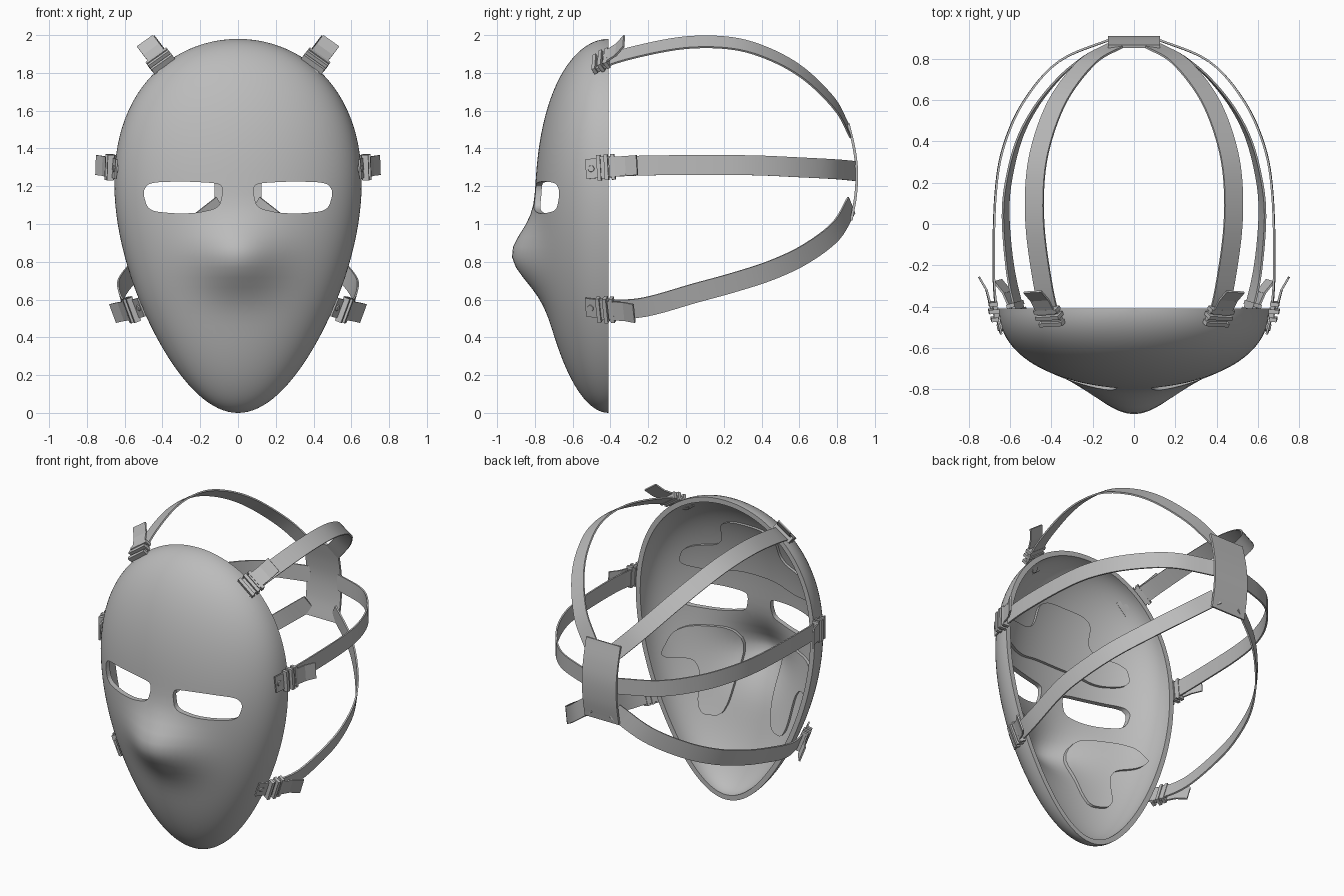
import bpy, bmesh, math
from mathutils import Vector, Matrix

cube = bpy.data.objects.get("Cube")
if cube:
    bpy.data.objects.remove(cube)

# One flat grey for every part
grey = bpy.data.materials.new("mid_grey")
grey.use_nodes = True
COLOUR = (0.5, 0.5, 0.5, 1)
grey.diffuse_color = COLOUR
grey.node_tree.nodes["Principled BSDF"].inputs["Base Color"].default_value = COLOUR


def finish(name, bm, smooth=True):
    bmesh.ops.recalc_face_normals(bm, faces=bm.faces)
    mesh = bpy.data.meshes.new(name)
    bm.to_mesh(mesh)
    bm.free()
    ob = bpy.data.objects.new(name, mesh)
    bpy.context.collection.objects.link(ob)
    mesh.materials.append(grey)
    if smooth:
        activate(ob)
        bpy.ops.object.shade_smooth_by_angle(angle=math.radians(35))
    return ob


def activate(ob):
    bpy.ops.object.select_all(action="DESELECT")
    ob.select_set(True)
    bpy.context.view_layer.objects.active = ob


def apply_all(ob):
    activate(ob)
    for mod in list(ob.modifiers):
        bpy.ops.object.modifier_apply(modifier=mod.name)


# Egg-shaped face surface with a nose bump
RIM = -0.41


def face_point(phi, theta):
    c, s, t = math.cos(phi), math.sin(phi), math.sin(theta)
    z = 0.99 * (1 - c)
    x = t * s * (0.635 - 0.165 * c)
    round_off = max(0, 1 - t * t) ** 0.45
    spread = 0.12 if z > 0.83 else 0.13
    nose = 0.14 * math.exp(-((z - 0.83) / spread) ** 2 / 2 - (x / 0.17) ** 2 / 2)
    return Vector((x, RIM - round_off * (s * (0.385 - 0.05 * c) + nose), z))


def face_shell(name, inset, thickness, n=56):
    bm = bmesh.new()
    grid = [[bm.verts.new(face_point(math.pi * i / n, math.pi * (j / n - 0.5)))
             for j in range(n + 1)] for i in range(n + 1)]
    for i in range(n):
        for j in range(n):
            bm.faces.new((grid[i][j], grid[i][j + 1], grid[i + 1][j + 1], grid[i + 1][j]))
    bmesh.ops.remove_doubles(bm, verts=bm.verts, dist=0.0005)
    bmesh.ops.dissolve_degenerate(bm, edges=bm.edges, dist=0.0001)
    bmesh.ops.recalc_face_normals(bm, faces=bm.faces)
    if sum(f.normal.y for f in bm.faces) > 0:
        bmesh.ops.reverse_faces(bm, faces=bm.faces)
    bm.normal_update()
    normals = {}
    for v in bm.verts:
        nrm = v.normal.copy()
        if v.is_boundary:
            nrm.y = 0
            nrm.normalize()
        normals[v] = nrm
    # Inner skin, then the flat rim between the skins
    inner = {v: bm.verts.new(v.co - nrm * (inset + thickness)) for v, nrm in normals.items()}
    rim = [e for e in bm.edges if e.is_boundary]
    for f in list(bm.faces):
        bm.faces.new([inner[v] for v in reversed(f.verts)])
    for e in rim:
        a, b = e.verts
        bm.faces.new((a, b, inner[b], inner[a]))
    for v, nrm in normals.items():
        v.co -= nrm * inset
    return finish(name, bm)


def prism(name, outline):
    bm = bmesh.new()
    f = bm.faces.new([bm.verts.new((x, -1.2, z)) for x, z in outline])
    ext = bmesh.ops.extrude_face_region(bm, geom=[f])
    bmesh.ops.translate(bm, vec=(0, 0.9, 0),
                        verts=[v for v in ext["geom"] if isinstance(v, bmesh.types.BMVert)])
    ob = finish(name, bm, False)
    ob.hide_render = True
    return ob


def cut(ob, cutter, operation):
    mod = ob.modifiers.new("cut", "BOOLEAN")
    mod.operation, mod.object, mod.solver = operation, cutter, "EXACT"
    apply_all(ob)
    bpy.data.objects.remove(cutter)
    activate(ob)
    bpy.ops.object.shade_smooth_by_angle(angle=math.radians(35))


def rounded(points, steps=3):
    for _ in range(steps):
        pairs = list(zip(points, points[1:] + points[:1]))
        points = [(a[0] * (1 - k) + b[0] * k, a[1] * (1 - k) + b[1] * k)
                  for a, b in pairs for k in (0.2, 0.8)]
    return points


def flip(points, side):
    return [(side * x, z) for x, z in points]


# Mask with two eye openings
mask = face_shell("mask_shell", 0, 0.032)
eye = [(0.08, 1.17), (0.09, 1.215), (0.285, 1.226), (0.47, 1.22), (0.505, 1.17),
       (0.475, 1.07), (0.33, 1.055), (0.22, 1.058), (0.1, 1.085)]
for side in (-1, 1):
    cut(mask, prism("eye_cutter", rounded(flip(eye, side))), "DIFFERENCE")

# Inner padding
cheek = [(0.13, 0.95), (0.5, 0.95), (0.54, 0.76), (0.35, 0.74), (0.32, 0.42), (0.15, 0.42)]
brow = [(0.2, 1.72), (0.21, 1.52), (0.45, 1.48), (0.49, 1.35), (0.3, 1.32), (0.14, 1.36)]
pads = {"left_cheek_pad": cheek, "right_cheek_pad": flip(cheek, -1),
        "forehead_pad": brow + flip(brow, -1)[::-1]}
for name, outline in pads.items():
    cut(face_shell(name, 0.025, 0.025), prism("pad_cutter", rounded(outline)), "INTERSECT")


# Straps: flat ribbons that face away from the head
def frame(p, tangent, centre_z):
    t = tangent.normalized()
    n = p - Vector((0, 0, centre_z))
    n = (n - t * n.dot(t)).normalized()
    return t, t.cross(n), n


def spline(pts, steps=6):
    ext = [2 * pts[0] - pts[1]] + pts + [2 * pts[-1] - pts[-2]]
    out = []
    for a, b, c, d in zip(ext, ext[1:], ext[2:], ext[3:]):
        for k in range(steps):
            u = k / steps
            out.append(b + ((c - a) * u + (2 * a - 5 * b + 4 * c - d) * u ** 2
                            + (3 * b - a - 3 * c + d) * u ** 3) / 2)
    return out + [pts[-1]]


def ribbon(name, pts, width, thick, centre_z):
    path = spline(pts)
    bm = bmesh.new()
    rings = []
    for i, p in enumerate(path):
        t, w, n = frame(p, path[min(i + 1, len(path) - 1)] - path[max(i - 1, 0)], centre_z)
        rings.append([bm.verts.new(p + w * a * width / 2 + n * b * thick / 2)
                      for a, b in ((-1, -1), (1, -1), (1, 1), (-1, 1))])
    for r, s in zip(rings, rings[1:]):
        for k in range(4):
            bm.faces.new((r[k], r[(k + 1) % 4], s[(k + 1) % 4], s[k]))
    bm.faces.new(rings[0])
    bm.faces.new(rings[-1])
    return finish(name, bm)


def add_box(bm, base, centre, size, tilt=0):
    bmesh.ops.create_cube(bm, size=1, matrix=base @ Matrix.Translation(centre)
                          @ Matrix.Rotation(tilt, 4, "Y") @ Matrix.Diagonal((*size, 1)))


def buckle(name, pts, centre_z):
    t, w, n = frame(pts[1], pts[2] - pts[0], centre_z)
    base = Matrix.Translation(pts[1]) @ Matrix((t, w, n)).transposed().to_4x4()
    bm = bmesh.new()
    add_box(bm, base, (0, 0, 0.004), (0.09, 0.115, 0.022))
    for x, h in ((-0.04, 0.035), (0.0, 0.05), (0.035, 0.042)):
        add_box(bm, base, (x, 0, 0.012), (0.02, 0.135, h))
    # Loose strap end
    add_box(bm, base, (0.06, 0, 0.03), (0.09, 0.105, 0.01), -0.15)
    add_box(bm, base, (0.135, 0, 0.05), (0.075, 0.105, 0.01), -0.42)
    finish(name, bm, False)
    # Rivet on the anchor tab
    t, w, n = frame(pts[0], pts[1] - pts[0], centre_z)
    base = Matrix.Translation(pts[0] + t * 0.03) @ Matrix((t, w, n)).transposed().to_4x4()
    bm = bmesh.new()
    bmesh.ops.create_cone(bm, cap_ends=True, segments=16, radius1=0.022, radius2=0.016,
                          depth=0.024, matrix=base)
    finish(name.replace("buckle", "rivet"), bm)


straps = {
    "top": (1.25, [(0.345, -0.53, 1.79), (0.405, -0.44, 1.855), (0.445, -0.27, 1.91),
                   (0.48, 0, 1.96), (0.475, 0.25, 1.955), (0.43, 0.45, 1.895),
                   (0.35, 0.63, 1.79), (0.22, 0.79, 1.63), (0.09, 0.865, 1.49)]),
    "middle": (1.3, [(0.645, -0.53, 1.29), (0.667, -0.42, 1.3), (0.68, -0.2, 1.31),
                     (0.67, 0.15, 1.312), (0.63, 0.38, 1.31), (0.53, 0.6, 1.3),
                     (0.36, 0.79, 1.29), (0.1, 0.9, 1.28)]),
    "lower": (0.8, [(0.51, -0.53, 0.56), (0.555, -0.42, 0.55), (0.6, -0.22, 0.56),
                    (0.622, 0.05, 0.635), (0.6, 0.25, 0.69), (0.54, 0.45, 0.755),
                    (0.43, 0.63, 0.84), (0.27, 0.79, 0.96), (0.09, 0.875, 1.1)]),
}
for level, (centre_z, points) in straps.items():
    for side, label in ((1, "left"), (-1, "right")):
        pts = [Vector((side * x, y, z)) for x, y, z in points]
        ribbon(f"{level}_{label}_strap", pts, 0.105, 0.01, centre_z)
        buckle(f"{level}_{label}_buckle", pts, centre_z)

# Plate joining the straps behind the head
plate = [(0.875, 1.02), (0.898, 1.15), (0.904, 1.28), (0.89, 1.4), (0.86, 1.53)]
ribbon("back_plate", [Vector((0, y, z)) for y, z in plate], 0.25, 0.014, 1.28)
